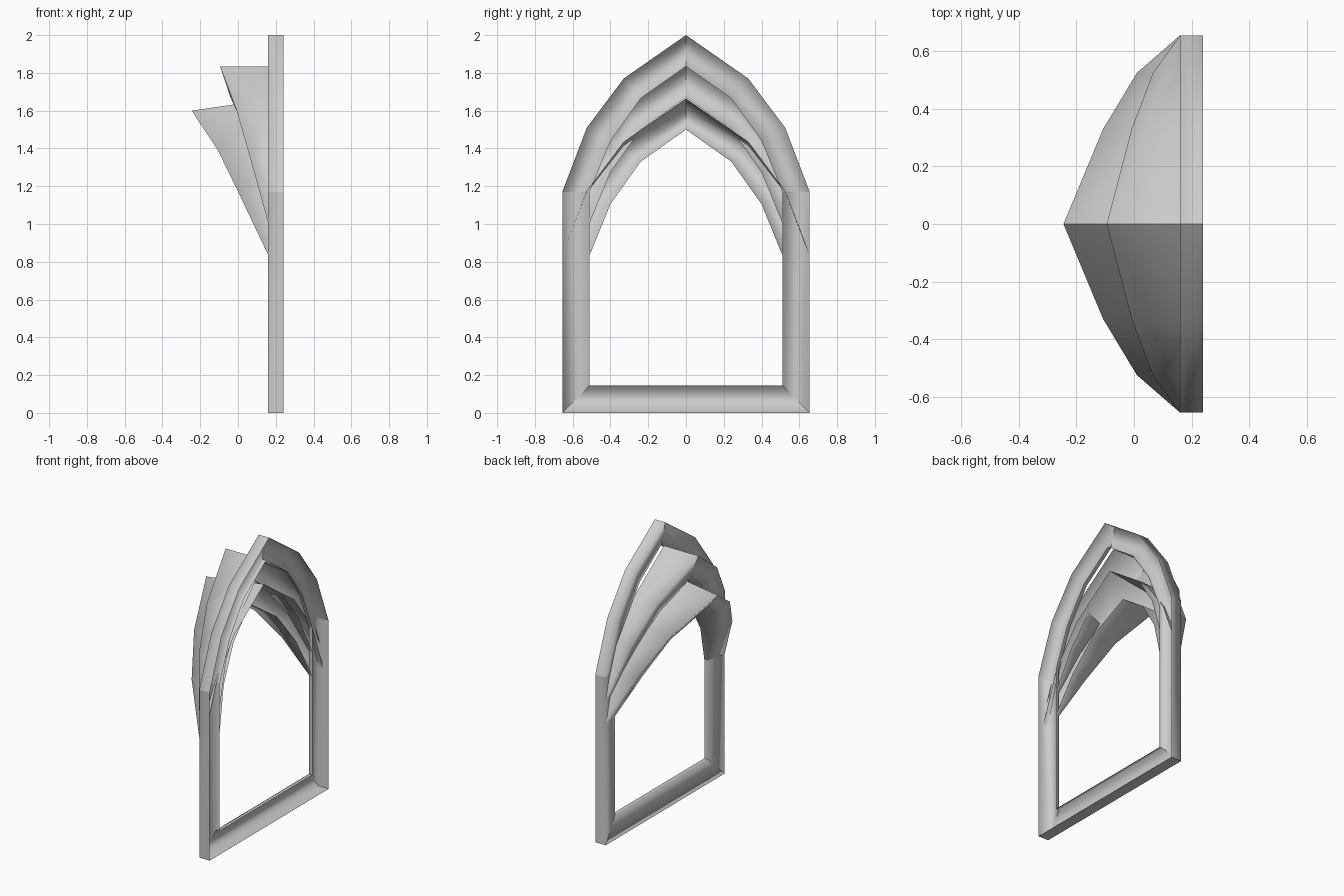
import bpy
import bmesh

cube = bpy.data.objects.get("Cube")
if cube:
    bpy.data.objects.remove(cube, do_unlink=True)

# Single plain stone colour
stone = bpy.data.materials.new("light grey stone")
stone.use_nodes = True
colour = (0.6, 0.6, 0.6, 1.0)
stone.diffuse_color = colour
stone.node_tree.nodes["Principled BSDF"].inputs["Base Color"].default_value = colour

# Half arch stations: outer y, outer z, inner y, inner z, backward lean
HALF = [
    (0.655, 1.17, 0.51, 1.17, 0.0),
    (0.525, 1.51, 0.40, 1.44, 0.37),
    (0.33, 1.77, 0.24, 1.665, 0.66),
    (0.0, 2.0, 0.0, 1.835, 1.0),
]
ARCH = HALF + [(-a, b, -c, d, t) for a, b, c, d, t in reversed(HALF[:-1])]
FOOT = (0.655, 0.0, 0.51, 0.146, 0.0)
FOOT_MIRROR = (-0.655, 0.0, -0.51, 0.146, 0.0)


def channel(name, stations, section, closed, sharp_rows):
    """Loft an open channel section through the stations."""
    bm = bmesh.new()
    rows = [[bm.verts.new(p) for p in section(*s)] for s in stations]
    count = len(rows)
    for i in range(count if closed else count - 1):
        a, b = rows[i], rows[(i + 1) % count]
        for k in range(len(a) - 1):
            bm.faces.new((a[k], b[k], b[k + 1], a[k + 1])).smooth = True
    # Crisp mitres at the corners, springing line and apex
    for i in sharp_rows:
        for v, w in zip(rows[i], rows[i][1:]):
            edge = bm.edges.get((v, w))
            if edge:
                edge.smooth = False
    mesh = bpy.data.meshes.new(name)
    bm.to_mesh(mesh)
    bm.free()
    mesh.materials.append(stone)
    obj = bpy.data.objects.new(name, mesh)
    bpy.context.collection.objects.link(obj)
    return obj


# Window frame: deep outer wall, sloping floor, shallow inner lip
def frame_section(yo, zo, yi, zi, t):
    return [(0.24, yo, zo), (0.16, yo, zo), (0.19, yi, zi), (0.216, yi, zi)]


channel("window_frame", [FOOT] + ARCH + [FOOT_MIRROR], frame_section,
        True, (0, 1, 4, 7, 8))


# Hoods: the same arch, lowered and fanned backward
def hood(name, lower, front, lean, drop, inner_lean, lip_lean):
    def section(yo, zo, yi, zi, t):
        return [
            (front, yo, zo - lower),
            (0.16 - lean * t, yo, zo - lower - drop * t),
            (0.19 - inner_lean * t, yi, zi - lower),
            (0.216 - lip_lean * t, yi, zi - lower),
        ]
    channel(name, ARCH, section, False, (3,))


hood("upper_hood", 0.165, 0.17, 0.255, 0.0, 0.23, 0.08)
hood("lower_hood", 0.335, 0.20, 0.405, 0.065, 0.36, 0.126)
